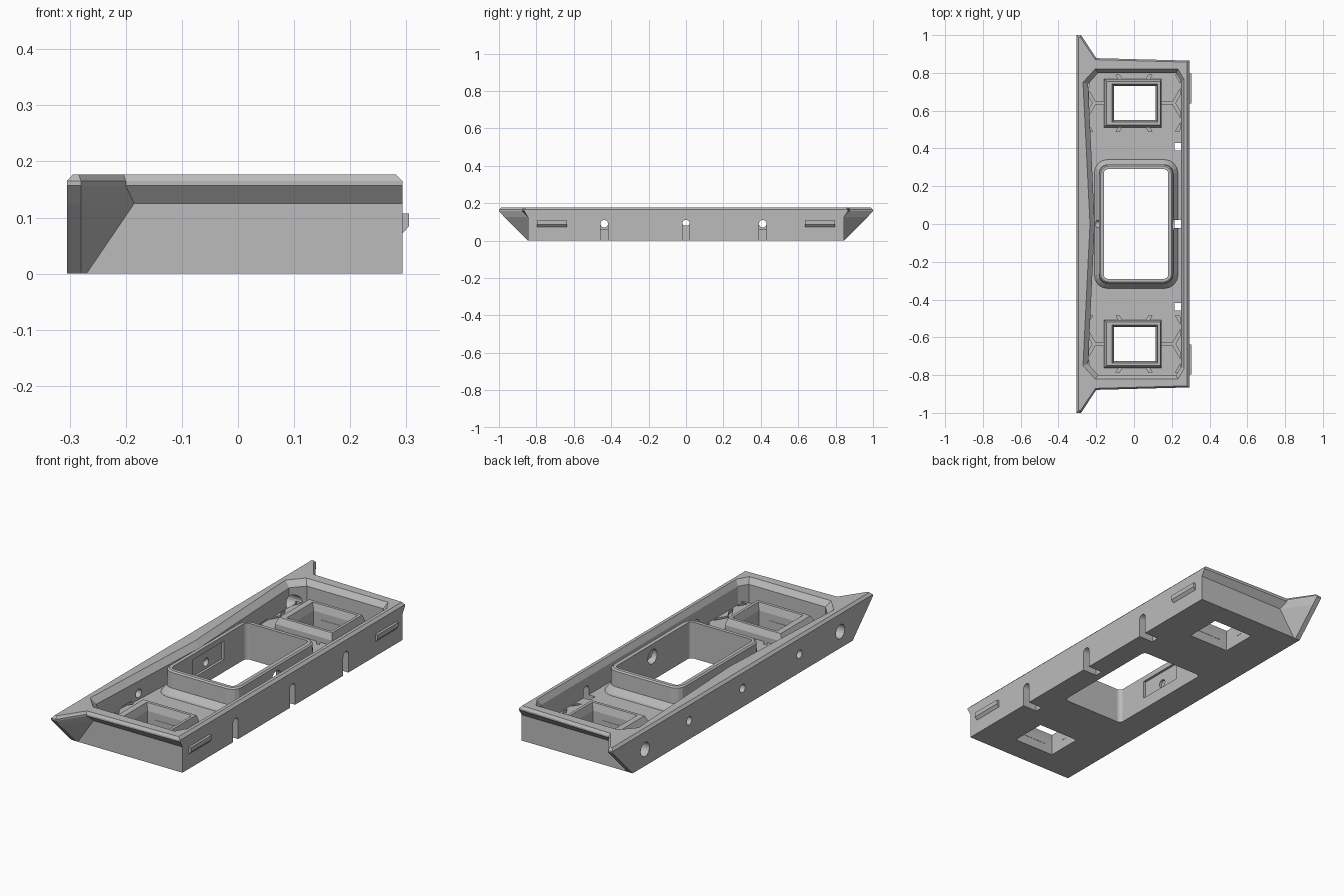
import bpy, bmesh, math
from mathutils import Vector

if "Cube" in bpy.data.objects:
    bpy.data.objects.remove(bpy.data.objects["Cube"], do_unlink=True)

grey = bpy.data.materials.new("matte_grey")
grey.use_nodes = True
grey.diffuse_color = (0.5, 0.5, 0.5, 1)
grey.node_tree.nodes["Principled BSDF"].inputs["Base Color"].default_value = (0.5, 0.5, 0.5, 1)


def finish(name, bm):
    bmesh.ops.recalc_face_normals(bm, faces=bm.faces)
    mesh = bpy.data.meshes.new(name)
    bm.to_mesh(mesh)
    bm.free()
    mesh.materials.append(grey)
    obj = bpy.data.objects.new(name, mesh)
    bpy.context.collection.objects.link(obj)
    return obj


def loft(name, rings):
    """Closed solid through rings of 3D points with equal counts."""
    bm = bmesh.new()
    loops = [[bm.verts.new(p) for p in ring] for ring in rings]
    n = len(loops[0])
    for low, high in zip(loops, loops[1:]):
        for i in range(n):
            j = (i + 1) % n
            bm.faces.new((low[i], low[j], high[j], high[i]))
    bm.faces.new(loops[0][::-1])
    bm.faces.new(loops[-1])
    return finish(name, bm)


def mirrored(z, half):
    """Outline from its +y half, listed from left to right."""
    return [(x, y, z) for x, y in half] + [(x, -y, z) for x, y in reversed(half) if y > 0]


def rect(cx, cy, hx, hy, z, r=0.0, steps=5):
    """Rectangle outline, optionally with rounded corners."""
    pts = []
    for k, (sx, sy) in enumerate(((1, 1), (-1, 1), (-1, -1), (1, -1))):
        for s in range(steps if r else 1):
            a = math.pi / 2 * (k + (s / (steps - 1) if r else 0))
            pts.append((cx + sx * (hx - r) + r * math.cos(a),
                        cy + sy * (hy - r) + r * math.sin(a), z))
    return pts


def box(name, x0, x1, y0, y1, z0, z1):
    c = ((x0 + x1) / 2, (y0 + y1) / 2, (x1 - x0) / 2, (y1 - y0) / 2)
    return loft(name, [rect(*c, z0), rect(*c, z1)])


def arch(name, x0, x1, y, z, r, slot=False):
    """Round bore along x, or an arched slot open at the bottom."""
    if slot:
        pts = [(r * math.cos(a), r * math.sin(a)) for a in [math.pi * i / 10 for i in range(11)]]
        pts += [(-r, -z - 0.02), (r, -z - 0.02)]
    else:
        pts = [(r * math.cos(a), r * math.sin(a)) for a in [math.tau * i / 20 for i in range(20)]]
    return loft(name, [[(x, y + u, z + v) for u, v in pts] for x in (x0, x1)])


def cut(obj, cutters):
    bpy.context.view_layer.objects.active = obj
    for c in cutters:
        c.hide_render = True
        mod = obj.modifiers.new("cut", 'BOOLEAN')
        mod.operation, mod.solver, mod.object = 'DIFFERENCE', 'EXACT', c
        bpy.ops.object.modifier_apply(modifier=mod.name)


FLOOR = 0.06
SLOTS = (0.41, 0.0, -0.437)
PANELS = (0.64, -0.635)

# Outer shell with flared wings on the left edge
body = loft("tray_body", [
    mirrored(0, [(-0.305, 0.845), (-0.28, 0.845), (-0.27, 0.845), (0.293, 0.845)]),
    mirrored(0.125, [(-0.305, 0.97), (-0.28, 0.97), (-0.185, 0.845), (0.293, 0.845)]),
    mirrored(0.157, [(-0.305, 1.0), (-0.28, 1.0), (-0.2, 0.878), (0.293, 0.865)]),
    mirrored(0.165, [(-0.305, 1.0), (-0.28, 1.0), (-0.2, 0.878), (0.293, 0.865)]),
    mirrored(0.177, [(-0.294, 0.988), (-0.284, 0.988), (-0.204, 0.87), (0.281, 0.857)]),
])

# Cavity with chamfered lip and a left wall bent towards the middle
inner = [(-0.208, 0), (-0.243, 0.74), (-0.19, 0.8), (0.222, 0.8), (0.25, 0.755)]
lip = [(-0.233, 0), (-0.27, 0.75), (-0.206, 0.82), (0.233, 0.82), (0.265, 0.765)]
cavity = loft("cavity_cutter", [mirrored(FLOOR, inner), mirrored(0.15, inner),
                                mirrored(0.177, lip), mirrored(0.19, lip)])

# Openings, bores and slots
opening = loft("opening_cutter", [rect(0.01, 0, 0.17, 0.29, z, 0.02) for z in (-0.02, 0.2)])
panel_holes = [loft("panel_hole_cutter", [
    rect(0.005, y, 0.11, 0.09, -0.02), rect(0.005, y, 0.11, 0.09, 0.08),
    rect(0.005, y, 0.125, 0.105, 0.13)]) for y in PANELS]
slots = [arch("slot_cutter", 0.215, 0.32, y, 0.09, 0.02, True) for y in SLOTS]
bores = [arch("bore_cutter", -0.35, -0.1, y, 0.09, 0.02) for y in SLOTS]
wide_bores = [arch("wide_bore_cutter", -0.35, -0.15, s * 0.75, 0.08, 0.034) for s in (-1, 1)]
ring_bore = arch("ring_bore_cutter", 0.1, 0.24, 0, 0.115, 0.035)
recess = box("recess_cutter", -0.172, -0.1, -0.12, 0.12, -0.02, 0.15)
pockets = [box("pocket_cutter", -0.238, 0.245, y - 0.15, y + 0.15, 0.045, 0.07) for y in PANELS]

cut(body, [cavity, opening] + pockets + panel_holes + slots + bores + wide_bores)

# Raised central collar with a sloping foot
collar = loft("central_collar", [
    rect(0.011, 0, 0.222, 0.342, FLOOR - 0.002, 0.07),
    rect(0.011, 0, 0.218, 0.338, FLOOR + 0.008, 0.07),
    rect(0.011, 0, 0.197, 0.316, 0.095, 0.05),
    rect(0.011, 0, 0.195, 0.314, 0.17, 0.05),
    rect(0.011, 0, 0.188, 0.307, 0.176, 0.045)])
cut(collar, [opening, slots[1], bores[1], ring_bore])
cut(collar, [recess])


# Honeycomb floor tiles, clipped to each pocket
def honeycomb(name, cy):
    bm = bmesh.new()
    size, gap = 0.105, 0.009
    for col in range(-2, 3):
        for row in range(-2, 3):
            hx = col * size * 1.5
            hy = cy + (row + 0.5 * (col % 2)) * size * math.sqrt(3)
            bm.faces.new([bm.verts.new((hx + (size - gap) * math.cos(math.pi / 3 * i),
                                        hy + (size - gap) * math.sin(math.pi / 3 * i), 0.044))
                          for i in range(6)])
    for co, no in (((-0.238, 0, 0), (-1, 0, 0)), ((0.245, 0, 0), (1, 0, 0)),
                   ((0, cy - 0.15, 0), (0, -1, 0)), ((0, cy + 0.15, 0), (0, 1, 0))):
        geom = bm.verts[:] + bm.edges[:] + bm.faces[:]
        bmesh.ops.bisect_plane(bm, geom=geom, plane_co=co, plane_no=no, clear_outer=True)
    grown = bmesh.ops.extrude_face_region(bm, geom=bm.faces[:], use_keep_orig=True)["geom"]
    top = [g for g in grown if isinstance(g, bmesh.types.BMVert)]
    bmesh.ops.translate(bm, verts=top, vec=Vector((0, 0, FLOOR - 0.044)))
    return finish(name, bm)


# Tapered frames around the small openings
for side, y, hole in zip(("back", "front"), PANELS, panel_holes):
    tiles = honeycomb(side + "_honeycomb_floor", y)
    cut(tiles, [hole])
    frame = loft(side + "_panel_frame", [
        rect(-0.007, y, 0.153, 0.128, 0.046), rect(-0.007, y, 0.153, 0.128, 0.085),
        rect(-0.003, y, 0.142, 0.115, 0.115)])
    cut(frame, [hole])

# Snap tabs on the right wall
for side, y in (("back", 0.717), ("front", -0.717)):
    prof = [(0.29, 0.068), (0.305, 0.085), (0.305, 0.107), (0.29, 0.107)]
    loft(side + "_snap_tab", [[(x, y + d, z) for x, z in prof] for d in (-0.08, 0.08)])

# Remove the helper cutters
for obj in list(bpy.data.objects):
    if "_cutter" in obj.name:
        bpy.data.objects.remove(obj, do_unlink=True)
